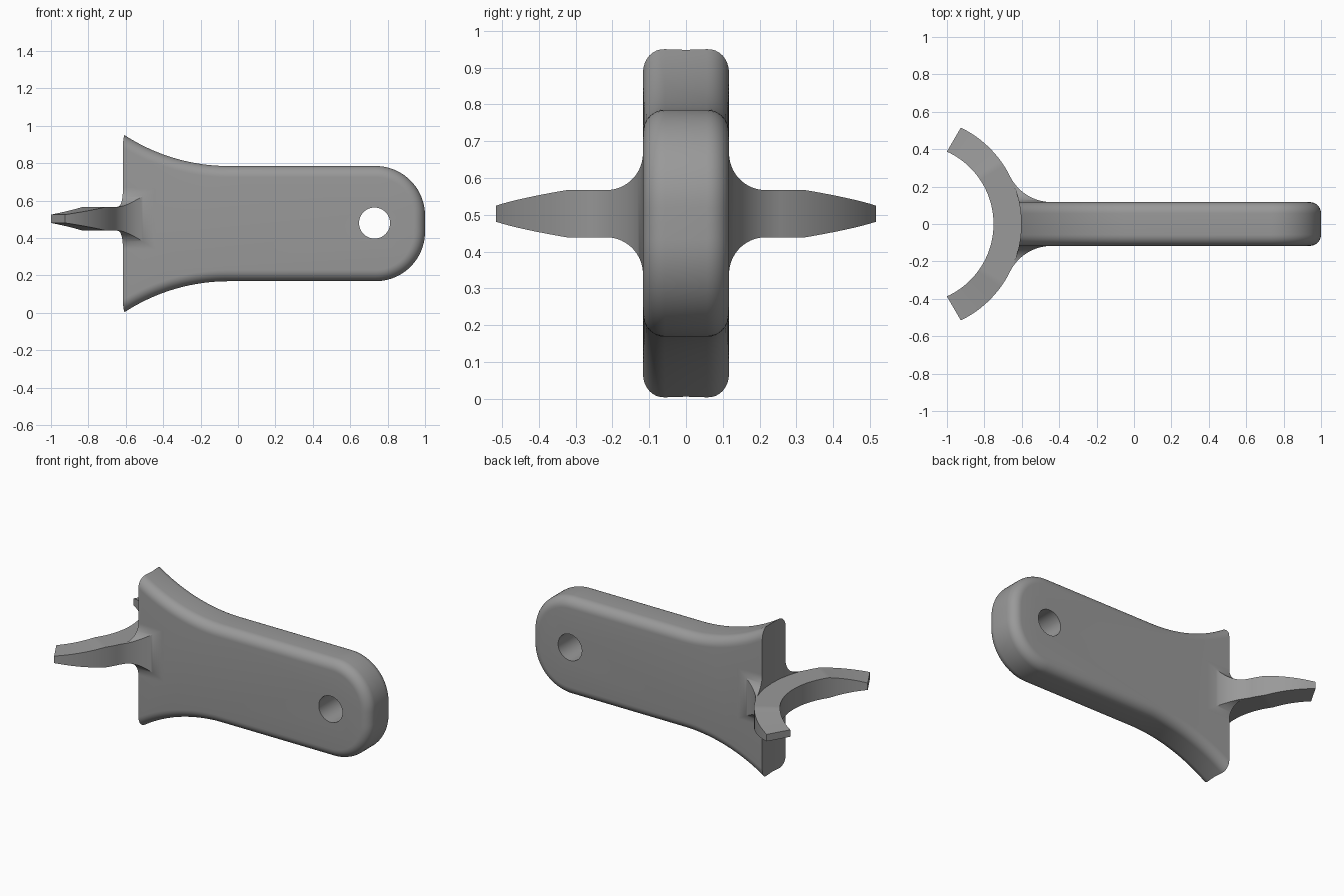
import bpy, bmesh, math
from math import sin, cos, sqrt, radians, pi

if "Cube" in bpy.data.objects:
    bpy.data.objects.remove(bpy.data.objects["Cube"])

grey = bpy.data.materials.new("grey_plastic")
grey.diffuse_color = (0.32, 0.32, 0.32, 1)
grey.use_nodes = True
grey.node_tree.nodes["Principled BSDF"].inputs["Base Color"].default_value = grey.diffuse_color

FORK_X, R_IN, R_OUT = -1.176, 0.425, 0.573   # fork arc centre and radii
FORK_Z, FORK_H = 0.503, 0.064                # fork mid height, half thickness
HALF_T, EDGE_R = 0.117, 0.06                 # plate half thickness, edge rounding


def arc_x(y):
    """Outer wall of the fork, which also shapes the plate end."""
    return FORK_X + sqrt(R_OUT ** 2 - y * y)


def finish(obj):
    bpy.ops.object.select_all(action='DESELECT')
    obj.select_set(True)
    bpy.context.view_layer.objects.active = obj
    bpy.ops.object.shade_smooth_by_angle(angle=radians(30))


def loft(name, rings):
    """Skin a row of matching closed rings and cap both ends."""
    bm = bmesh.new()
    rows = [[bm.verts.new(p) for p in ring] for ring in rings]
    n = len(rows[0])
    for a, b in zip(rows, rows[1:]):
        for i in range(n):
            j = (i + 1) % n
            bm.faces.new((a[i], a[j], b[j], b[i]))
    bm.faces.new(rows[0])
    bm.faces.new(rows[-1])
    bmesh.ops.recalc_face_normals(bm, faces=bm.faces)
    mesh = bpy.data.meshes.new(name)
    bm.to_mesh(mesh)
    bm.free()
    mesh.materials.append(grey)
    obj = bpy.data.objects.new(name, mesh)
    bpy.context.collection.objects.link(obj)
    return obj


# Handle plate: flared at the left, rounded at the right
MID_Z, HALF_H, FLARE_X, FLARE_R = 0.477, 0.308, -0.05, 1.02
CORNER_R = 0.265


def plate_ring(inset, y):
    x0 = arc_x(y)
    top = []
    for i in range(25):                                   # concave flare
        x = x0 + (FLARE_X - x0) * i / 24
        top.append((x, HALF_H + FLARE_R - sqrt((FLARE_R + inset) ** 2 - (x - FLARE_X) ** 2)))
    for i in range(21):                                   # rounded corner
        a = pi / 2 * (1 - i / 20)
        r = CORNER_R - inset
        top.append((1 - CORNER_R + r * cos(a), HALF_H - CORNER_R + r * sin(a)))
    outline = top + [(x, -z) for x, z in reversed(top)]
    return [(x, y, MID_Z + z) for x, z in outline]


steps = [i * pi / 16 for i in range(9)]
side = [(EDGE_R * (1 - sin(a)), HALF_T - EDGE_R + EDGE_R * cos(a)) for a in steps]
layers = [(d, -y) for d, y in side] + [(0, 0)] + [(d, y) for d, y in reversed(side)]
plate = loft("handle_plate", [plate_ring(d, y) for d, y in layers])

# Hanging hole
bpy.ops.mesh.primitive_cylinder_add(vertices=48, radius=0.083, depth=1,
                                    location=(0.73, 0, 0.48), rotation=(pi / 2, 0, 0))
cutter = bpy.context.object
cutter.name = "hole_cutter"
cutter.hide_render = True
cutter.data.materials.append(grey)
cut = plate.modifiers.new("hole", 'BOOLEAN')
cut.operation, cut.solver, cut.object = 'DIFFERENCE', 'EXACT', cutter
bpy.context.view_layer.objects.active = plate
bpy.ops.object.modifier_apply(modifier=cut.name)
bpy.data.objects.remove(cutter)
finish(plate)

# Curved fork with tips that thin out
rings = []
for i in range(-39, 40):
    t = i / 39
    a_in, a_out = radians(65.6 * t), radians(64.1 * t)
    h = FORK_H - 0.042 * max(0, (abs(t) * 65 - 35) / 30)
    inner = (FORK_X + R_IN * cos(a_in), R_IN * sin(a_in))
    outer = (FORK_X + R_OUT * cos(a_out), R_OUT * sin(a_out))
    rings.append([(*inner, FORK_Z - h), (*outer, FORK_Z - h),
                  (*outer, FORK_Z + h), (*inner, FORK_Z + h)])
finish(loft("fork", rings))

# Flared fillets joining the fork to both plate sides
FIL_X, FIL_R, FLARE = -0.44, 0.249, 0.1
for name, s in (("front_fillet", -1), ("back_fillet", 1)):
    rings = []
    for i in range(-1, 25):
        a = radians(63.5) * max(i, 0) / 24
        y = HALF_T + FIL_R * (1 - cos(a))
        x = FIL_X - FIL_R * sin(a)
        g = max(0, HALF_T + FLARE - y)
        h = FORK_H + FLARE - sqrt(max(0, FLARE ** 2 - g * g))
        if i < 0:
            y -= 0.02                                     # root sunk in the plate
        xl = min(arc_x(y), x - 0.001)
        rings.append([(xl, s * y, FORK_Z - h), (x, s * y, FORK_Z - h),
                      (x, s * y, FORK_Z + h), (xl, s * y, FORK_Z + h)])
    finish(loft(name, rings))
